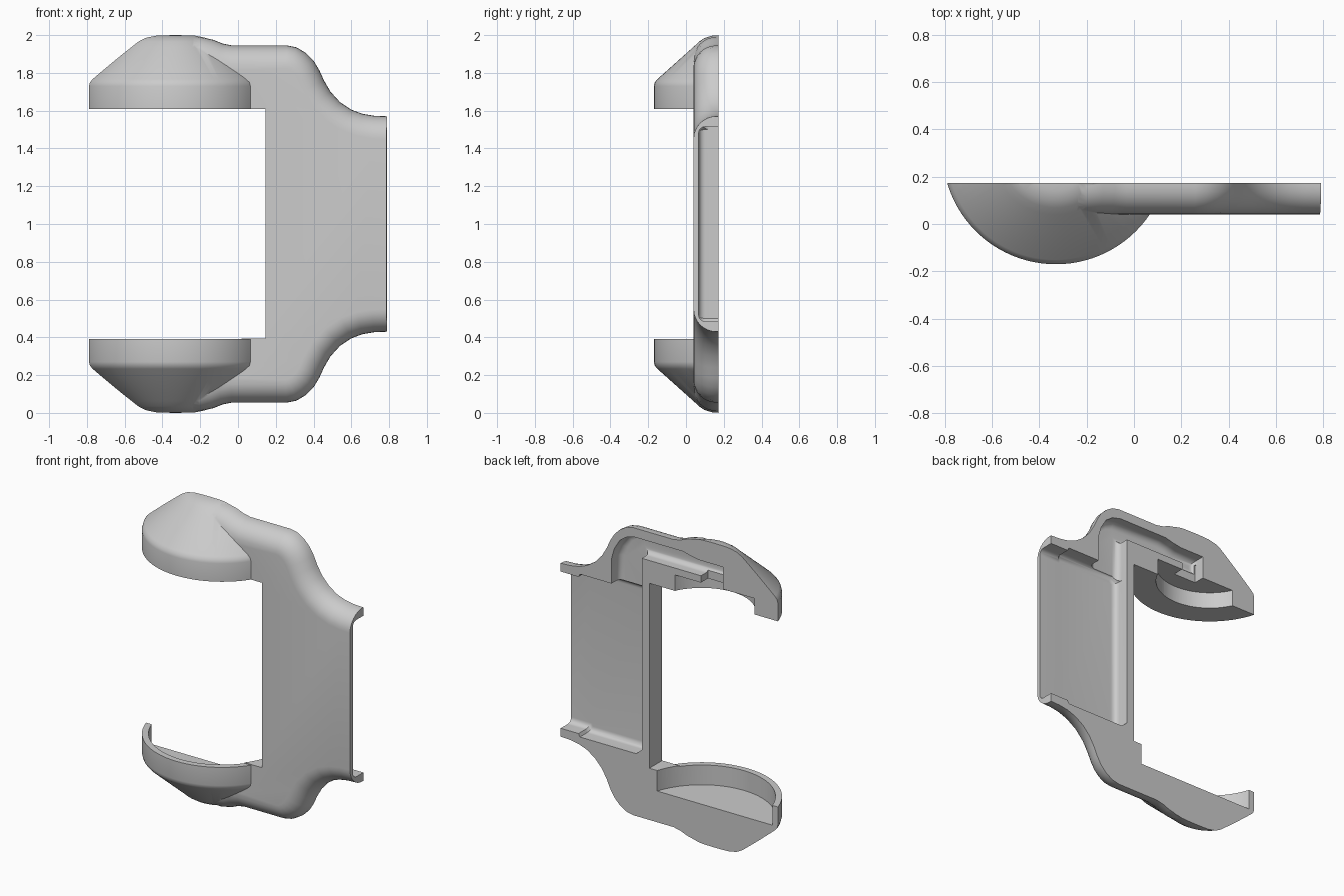
import bpy, bmesh, math
from mathutils import Vector, Matrix

if "Cube" in bpy.data.objects:
    bpy.data.objects.remove(bpy.data.objects["Cube"], do_unlink=True)

BACK = 0.173            # flat mating plane
AXIS = (-0.33, 0.309)   # axis of the two cups

grey = bpy.data.materials.new("plain_grey")
grey.use_nodes = True
grey.diffuse_color = (0.6, 0.6, 0.6, 1)
grey.node_tree.nodes["Principled BSDF"].inputs["Base Color"].default_value = (0.6, 0.6, 0.6, 1)


def finish(name, bm):
    bmesh.ops.recalc_face_normals(bm, faces=bm.faces)
    mesh = bpy.data.meshes.new(name)
    bm.to_mesh(mesh)
    bm.free()
    mesh.materials.append(grey)
    obj = bpy.data.objects.new(name, mesh)
    bpy.context.collection.objects.link(obj)
    return obj


def rounded_prism(name, pts, front, back, radius, sharp=(), steps=8):
    """Extrude an x-z outline along y, rounding its front rim except at sharp edges."""
    pts = [Vector(p) for p in pts]
    n = len(pts)
    area = sum(pts[i].cross(pts[(i + 1) % n]) for i in range(n))
    side = 1 if area > 0 else -1
    normals = []
    for i in range(n):
        d = (pts[(i + 1) % n] - pts[i]).normalized()
        normals.append(Vector((-d.y, d.x)) * side)
    inward = []
    for i in range(n):
        use = [normals[j % n] for j in (i - 1, i) if j % n not in sharp]
        if len(use) == 2:
            inward.append((use[0] + use[1]) / (1 + use[0].dot(use[1])))
        else:
            inward.append(use[0] if use else Vector((0, 0)))
    levels = []
    for k in range(steps + 1):
        a = k / steps * math.pi / 2
        levels.append((front + radius * (1 - math.cos(a)), radius * (1 - math.sin(a))))
    levels.append((back, 0))
    bm = bmesh.new()
    rings = []
    for y, inset in levels:
        moved = [p + v * inset for p, v in zip(pts, inward)]
        rings.append([bm.verts.new((p.x, y, p.y)) for p in moved])
    bm.faces.new(rings[0])
    bm.faces.new(rings[-1])
    for a, b in zip(rings, rings[1:]):
        for i in range(n):
            j = (i + 1) % n
            bm.faces.new((a[i], a[j], b[j], b[i]))
    return finish(name, bm)


def lathe(name, profile, segments=96):
    """Revolve a radius-height profile around the cup axis."""
    bm = bmesh.new()
    verts = [bm.verts.new((AXIS[0] + r, AXIS[1], z)) for r, z in profile]
    edges = [bm.edges.new(pair) for pair in zip(verts, verts[1:])]
    bmesh.ops.spin(bm, geom=verts + edges, cent=(*AXIS, 0), axis=(0, 0, 1),
                   angle=math.tau, steps=segments)
    bmesh.ops.remove_doubles(bm, verts=bm.verts, dist=1e-5)
    return finish(name, bm)


def box(name, low, high):
    bm = bmesh.new()
    low, high = Vector(low), Vector(high)
    bmesh.ops.create_cube(bm, size=1, matrix=Matrix.Translation((low + high) / 2)
                          @ Matrix.Diagonal((*(high - low), 1)))
    return finish(name, bm)


def combine(target, tool, operation):
    tool.hide_render = True
    mod = target.modifiers.new(operation.lower(), "BOOLEAN")
    mod.operation, mod.solver, mod.object = operation, "EXACT", tool
    bpy.context.view_layer.objects.active = target
    bpy.ops.object.modifier_apply(modifier=mod.name)
    bpy.data.objects.remove(tool, do_unlink=True)


def flip(points):
    return [(x, 2 - z) for x, z in reversed(points)]


# C-shaped frame: two arms and the side panel
shoulder = [(-0.3, 1.985), (-0.2, 1.99), (-0.13, 1.975), (-0.08, 1.955), (-0.03, 1.945),
            (0.26, 1.945), (0.31, 1.935), (0.36, 1.905), (0.4, 1.865), (0.43, 1.815),
            (0.455, 1.76), (0.49, 1.7), (0.54, 1.645), (0.6, 1.605), (0.66, 1.583),
            (0.72, 1.573), (0.79, 1.57)]
inner = [(-0.3, 0.395), (0.145, 0.395), (0.145, 1.61), (-0.3, 1.61)]
n = len(shoulder)
frame = rounded_prism("bracket_frame", shoulder + flip(shoulder) + inner, 0.04, 0.3, 0.12,
                      sharp={n - 1, *range(2 * n - 1, 2 * n + 4)})

# Tapered cups at both arm ends
cup = [(0, 1.61), (0.479, 1.61), (0.479, 1.73), (0.474, 1.75), (0.46, 1.767), (0.27, 1.937),
       (0.24, 1.965), (0.21, 1.985), (0.17, 1.997), (0.13, 2), (0, 2)]
combine(frame, lathe("upper_cup", cup), "UNION")
combine(frame, lathe("lower_cup", flip(cup)), "UNION")

# Round seats in the cups
combine(frame, lathe("lower_seat", [(0, 0.26), (0.44, 0.26), (0.44, 0.5), (0, 0.5)]), "DIFFERENCE")
combine(frame, lathe("upper_seat", [(0, 1.5), (0.32, 1.5), (0.32, 1.715), (0, 1.715)]), "DIFFERENCE")

# Pocket in the side panel, with a narrower lip at its open end
pocket_top = [(0.9, 1.515), (0.66, 1.515), (0.65, 1.535), (0.24, 1.535), (0.2, 1.5)]
combine(frame, rounded_prism("panel_pocket", pocket_top + flip(pocket_top), 0.067, 0.32, 0.035),
        "DIFFERENCE")

# Channel through the upper arm, opening down into the seat
channel = [(0.2, 1.45), (0.42, 1.45), (0.42, 1.7), (0.4, 1.77), (0.36, 1.835), (0.31, 1.87),
           (0.25, 1.885), (-0.1, 1.885), (-0.16, 1.87), (-0.22, 1.86), (-0.39, 1.86),
           (-0.39, 1.76), (0.2, 1.76)]
combine(frame, rounded_prism("arm_channel", channel, 0.085, 0.32, 0.04), "DIFFERENCE")
combine(frame, box("channel_outlet", (-0.39, 0.1, 1.69), (-0.23, 0.32, 1.83)), "DIFFERENCE")

# Trim everything to the flat back
combine(frame, box("back_trim", (-2, BACK, -1), (2, 2, 3)), "DIFFERENCE")

bpy.ops.object.select_all(action="DESELECT")
frame.select_set(True)
bpy.context.view_layer.objects.active = frame
bpy.ops.object.shade_smooth_by_angle(angle=math.radians(30))
